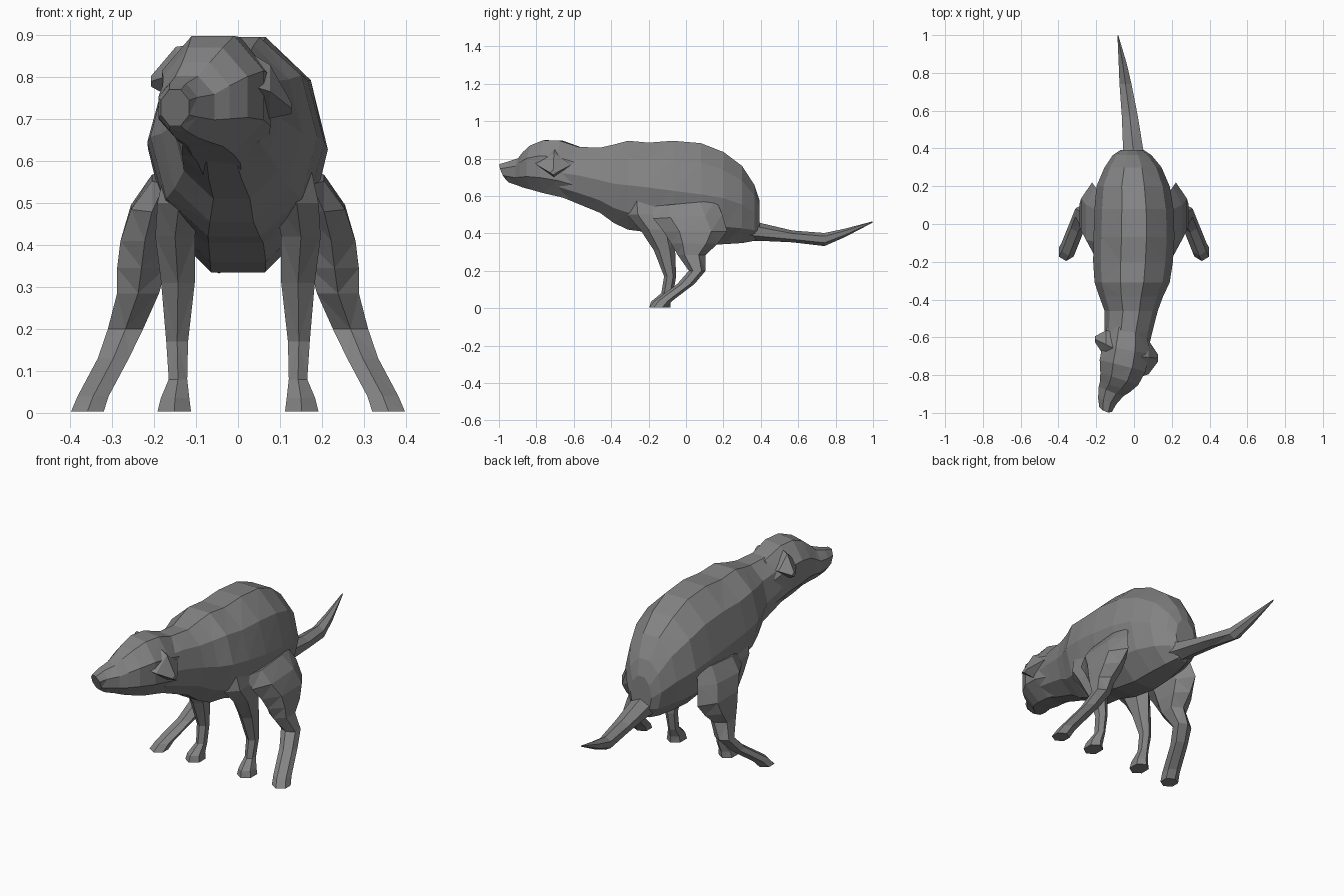
import bpy, bmesh, math
from mathutils import Vector

if "Cube" in bpy.data.objects:
    bpy.data.objects.remove(bpy.data.objects["Cube"])

coat = bpy.data.materials.new("dark_grey_coat")
coat.diffuse_color = (.23, .23, .23, 1)
coat.use_nodes = True
coat.node_tree.nodes["Principled BSDF"].inputs["Base Color"].default_value = coat.diffuse_color


def loft(name, rings):
    """Skin a list of equal-sized point rings into a closed, faceted tube."""
    bm = bmesh.new()
    loops = [[bm.verts.new(p) for p in ring] for ring in rings]
    n = len(loops[0])
    for a, b in zip(loops, loops[1:]):
        for i in range(n):
            j = (i + 1) % n
            bm.faces.new((a[i], a[j], b[j], b[i]))
    bm.faces.new(loops[0])
    bm.faces.new(loops[-1])
    bmesh.ops.triangulate(bm, faces=bm.faces[:], quad_method='SHORT_EDGE')
    bmesh.ops.recalc_face_normals(bm, faces=bm.faces[:])
    me = bpy.data.meshes.new(name)
    bm.to_mesh(me)
    bm.free()
    me.materials.append(coat)
    ob = bpy.data.objects.new(name, me)
    bpy.context.collection.objects.link(ob)
    return ob


def upright_ring(cx, y, hw, bottom, top, yaw=0, lean=0, n=10, off=.5):
    """Section across the spine, turned by yaw and leaning forward."""
    c, s = math.cos(math.radians(yaw)), math.sin(math.radians(yaw))
    grow = 1 / math.cos(math.pi / n) if off else 1
    pts = []
    for i in range(n):
        a = 2 * math.pi * (i + off) / n + math.pi / 2
        v = math.sin(a) * grow
        u = hw * 1.02 * math.cos(a)
        z = (top + bottom) / 2 + (top - bottom) / 2 * v
        pts.append(Vector((cx + u * c, y + u * s - lean * v, z)))
    return pts


def flat_ring(x, y, z, rx, ry, tilt=0, side=1, n=6):
    """Level section of a leg, mirrored by side; tilt raises its back."""
    pts = []
    for i in range(n):
        a = 2 * math.pi * (i + 0.5) / n
        dx, dy = rx * math.cos(a) / math.cos(math.pi / n), ry * math.sin(a)
        pts.append(Vector((side * (x + dx), y + dy, z + tilt * dy)))
    return pts


# torso and neck: x centre, y, half width, bottom, top
torso = [
    (-.01, .392, .06, .38, .58), (-.01, .365, .10, .36, .66),
    (-.005, .30, .148, .348, .76), (-.005, .20, .19, .342, .835),
    (0, .08, .205, .335, .882), (0, -.07, .21, .36, .895),
    (-.005, -.20, .207, .405, .885), (-.01, -.31, .195, .42, .895),
    (-.015, -.385, .165, .455, .875), (-.015, -.46, .138, .51, .858),
    (-.03, -.57, .125, .555, .862), (-.04, -.68, .11, .60, .85),
]
loft("torso", [upright_ring(*r) for r in torso])

# head turned to one side, with a brow step and a blunt slanted nose
head = [
    (-.035, -.55, .115, .56, .855, -4), (-.045, -.665, .132, .595, .895, -10),
    (-.06, -.75, .133, .615, .898, -14), (-.078, -.82, .112, .635, .87, -18),
    (-.10, -.86, .09, .645, .835, -20), (-.122, -.888, .074, .655, .802, -20),
    (-.143, -.94, .053, .672, .785, -20), (-.15, -.975, .038, .685, .77, -20, .018),
]
loft("head", [upright_ring(*r, n=8) for r in head])


def ear(name, root, tip, width, thick):
    """Folded ear: a flat wedge bowed outward from root to tip."""
    root, tip = Vector(root), Vector(tip)
    rings = []
    for t, k in ((0, 1), (.6, .75), (1, .15)):
        c = root.lerp(tip, t) + Vector((0, 0, .015 * math.sin(math.pi * t)))
        rings.append([c + Vector((0, width * k, 0)), c + Vector((0, 0, thick * k)),
                      c + Vector((0, -width * k, 0)), c - Vector((0, 0, thick * k))])
    loft(name, rings)


ear("ear_left", (.0, -.70, .79), (.128, -.71, .725), .12, .085)
ear("ear_right", (-.06, -.68, .80), (-.207, -.61, .79), .10, .085)

# tail, dropping then rising to a point
tail = [
    (0, .28, .08, .36, .50), (-.005, .40, .06, .36, .455),
    (-.022, .57, .048, .352, .415), (-.045, .74, .036, .332, .402),
    (-.06, .85, .024, .38, .425), (-.085, .997, .003, .457, .464),
]
loft("tail", [upright_ring(*r, n=6, off=0) for r in tail])

# legs: x, y, z, half width, half depth
front_leg = [
    (.12, -.22, .60, .05, .09), (.14, -.20, .50, .052, .115),
    (.15, -.155, .42, .047, .09), (.143, -.115, .31, .04, .057),
    (.145, -.085, .17, .026, .032), (.143, -.10, .08, .022, .032),
    (.15, -.135, .035, .034, .052), (.152, -.14, .003, .04, .056),
]
hind_leg = [
    (.175, -.01, .56, .03, .17, .09), (.205, .01, .49, .05, .185, .06),
    (.222, .05, .41, .058, .17), (.23, .045, .345, .058, .125),
    (.238, .03, .285, .05, .075), (.268, .06, .20, .042, .045),
    (.297, .0, .13, .037, .046), (.345, -.12, .04, .037, .048),
    (.359, -.15, .003, .039, .046),
]
for side, label in ((1, "left"), (-1, "right")):
    loft("front_leg_" + label, [flat_ring(*r, side=side) for r in front_leg])
    loft("hind_leg_" + label, [flat_ring(*r, side=side) for r in hind_leg])
